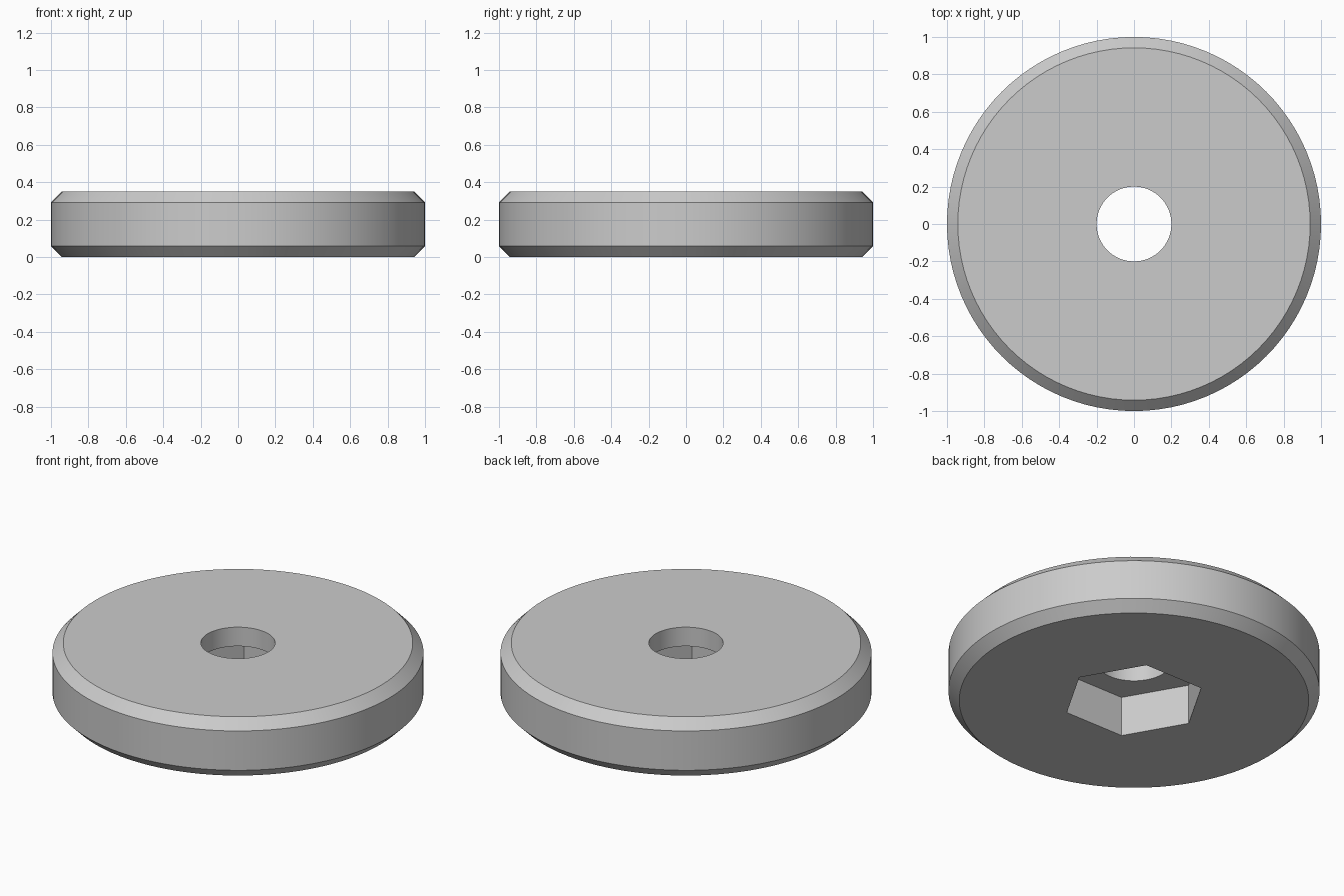
import bpy, bmesh
from math import cos, pi, radians, sin

cube = bpy.data.objects.get("Cube")
if cube:
    bpy.data.objects.remove(cube, do_unlink=True)

SEGMENTS = 96
HEIGHT, CHAMFER = 0.35, 0.058
HOLE_RADIUS = 0.2
HEX_RADIUS, POCKET_DEPTH = 0.385, 0.237


def circle(angle, radius):
    return radius


def hexagon(angle, radius):
    # Distance to the hexagon's side, with corners on the x axis
    return radius * cos(pi / 6) / cos(angle % (pi / 3) - pi / 6)


def add_ring(bm, shape, radius, z):
    ring = []
    for i in range(SEGMENTS):
        a = 2 * pi * i / SEGMENTS
        r = shape(a, radius)
        ring.append(bm.verts.new((r * cos(a), r * sin(a), z)))
    return ring


# Rings from the pocket mouth, around the chamfered rim and down the hole
rings = [
    (hexagon, HEX_RADIUS, 0),
    (circle, 1 - CHAMFER, 0),
    (circle, 1, CHAMFER),
    (circle, 1, HEIGHT - CHAMFER),
    (circle, 1 - CHAMFER, HEIGHT),
    (circle, HOLE_RADIUS, HEIGHT),
    (circle, HOLE_RADIUS, POCKET_DEPTH),
    (hexagon, HEX_RADIUS, POCKET_DEPTH),
]
bm = bmesh.new()
loops = [add_ring(bm, *ring) for ring in rings]
for lower, upper in zip(loops, loops[1:] + loops[:1]):
    for i in range(SEGMENTS):
        j = (i + 1) % SEGMENTS
        bm.faces.new((lower[i], lower[j], upper[j], upper[i]))
bmesh.ops.recalc_face_normals(bm, faces=bm.faces)

mesh = bpy.data.meshes.new("chamfered_disc")
bm.to_mesh(mesh)
bm.free()
disc = bpy.data.objects.new("chamfered_disc", mesh)
bpy.context.collection.objects.link(disc)

# Single plain grey
grey = bpy.data.materials.new("light_grey")
grey.use_nodes = True
colour = (0.6, 0.6, 0.6, 1)
grey.diffuse_color = colour
grey.node_tree.nodes["Principled BSDF"].inputs["Base Color"].default_value = colour
mesh.materials.append(grey)

# Smooth round walls, crisp chamfers and hexagon corners
bpy.ops.object.select_all(action="DESELECT")
disc.select_set(True)
bpy.context.view_layer.objects.active = disc
bpy.ops.object.shade_smooth_by_angle(angle=radians(30))
